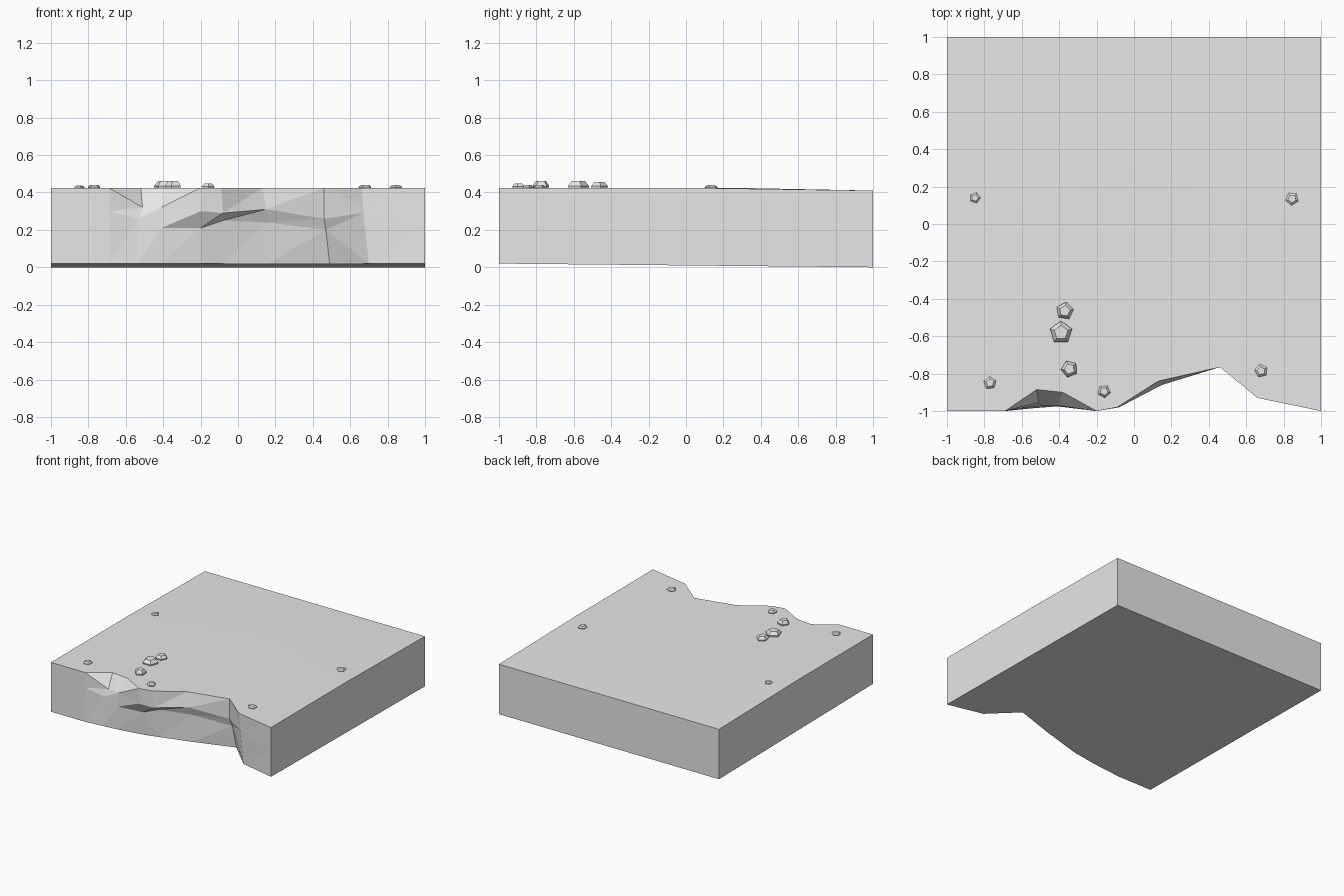
import bpy
import bmesh
import math
from mathutils import Matrix, Vector

default_cube = bpy.data.objects.get("Cube")
if default_cube:
    bpy.data.objects.remove(default_cube, do_unlink=True)

TOP, BASE, BACK_TOP = 0.425, 0.02, 0.41

stone = bpy.data.materials.new("stone_grey")
stone.use_nodes = True
stone.diffuse_color = (0.8, 0.8, 0.8, 1)
stone.node_tree.nodes["Principled BSDF"].inputs["Base Color"].default_value = (0.8, 0.8, 0.8, 1)


def finish(bm, name):
    """Turn a bmesh into a flat shaded stone object."""
    bmesh.ops.recalc_face_normals(bm, faces=bm.faces)
    mesh = bpy.data.meshes.new(name)
    bm.to_mesh(mesh)
    bm.free()
    mesh.materials.append(stone)
    obj = bpy.data.objects.new(name, mesh)
    bpy.context.collection.objects.link(obj)
    return obj


# Broken front edge: rim, upper ledge, lower ledge and foot, left to right
rim = [(-.69, -1), (-.52, -.885), (-.38, -.9), (-.2, -1), (-.09, -.98),
       (.13, -.84), (.46, -.765), (.66, -.93)]
upper_ledge = [(-.69, -1, .425), (-.51, -.955, .32), (-.41, -.97, .32),
               (-.2, -1, .3), (-.08, -.98, .29), (.15, -.86, .31),
               (.46, -.765, .26), (.67, -.93, .32)]
lower_ledge = [(-.69, -1, .3), (-.53, -.975, .26), (-.41, -.975, .21),
               (-.2, -.95, .21), (-.08, -.91, .25), (.16, -.83, .24),
               (.47, -.745, .2), (.67, -.93, .29)]
foot = [(-.69, -1), (-.54, -.985), (-.41, -.97), (-.2, -.935), (-.08, -.9),
        (.16, -.83), (.49, -.72), (.7, -.93)]


def outline(front, fraction):
    """Close a front profile around the straight sides and back."""
    def height(y):
        t = max(0, y)
        top = TOP + (BACK_TOP - TOP) * min(1, t * 1.6)
        bottom = BASE * (1 - y) / 2
        return bottom + (top - bottom) * fraction
    points = [(-1, -1)] + front + [(1, -1), (1, 0), (1, 1), (-1, 1), (-1, 0)]
    return [Vector(p) if len(p) == 3 else Vector((*p, height(p[1])))
            for p in points]


# Slab: bridge the stacked outlines, then fan the top and underside
slab = bmesh.new()
rings = [[slab.verts.new(p) for p in outline(front, fraction)]
         for front, fraction in ((foot, 0), (lower_ledge, .5),
                                 (upper_ledge, .75), (rim, 1))]
count = len(rings[0])
for low, high in zip(rings, rings[1:]):
    for i in range(count):
        j = (i + 1) % count
        slab.faces.new((low[i], low[j], high[j], high[i]))
for ring, centre in ((rings[0], (0, 0, .01)), (rings[-1], (0, .3, .424))):
    hub = slab.verts.new(centre)
    for i in range(count):
        slab.faces.new((ring[i], ring[(i + 1) % count], hub))
bmesh.ops.remove_doubles(slab, verts=slab.verts, dist=0.002)
bmesh.ops.triangulate(slab, faces=slab.faces)
finish(slab, "rock_slab")

# Pebbles: five-sided chips with a chamfered top (x, y, radius, height, turn)
pebbles = [(-.85, .14, .03, .012, 0), (.845, .135, .036, .014, 50),
           (-.77, -.85, .035, .016, 20), (-.16, -.895, .035, .022, 60),
           (-.345, -.775, .046, .036, 40), (-.39, -.58, .062, .036, 18),
           (-.37, -.465, .048, .03, 10), (.68, -.785, .036, .016, 30)]


def pebble(x, y, radius, height, turn):
    bm = bmesh.new()
    layers = []
    for scale, z in ((.92, -.2), (1, .3), (.62, 1)):
        spin = Matrix.Rotation(math.radians(turn), 3, "Z")
        layers.append([])
        for k in range(5):
            angle = math.tau * k / 5
            p = spin @ Vector((math.cos(angle), math.sin(angle), 0))
            p = p * radius * scale + Vector((x, y, TOP + height * z))
            layers[-1].append(bm.verts.new(p))
    for low, high in zip(layers, layers[1:]):
        for k in range(5):
            n = (k + 1) % 5
            bm.faces.new((low[k], low[n], high[n], high[k]))
    bm.faces.new(layers[0])
    bm.faces.new(layers[-1])
    finish(bm, "pebble")


for spec in pebbles:
    pebble(*spec)
